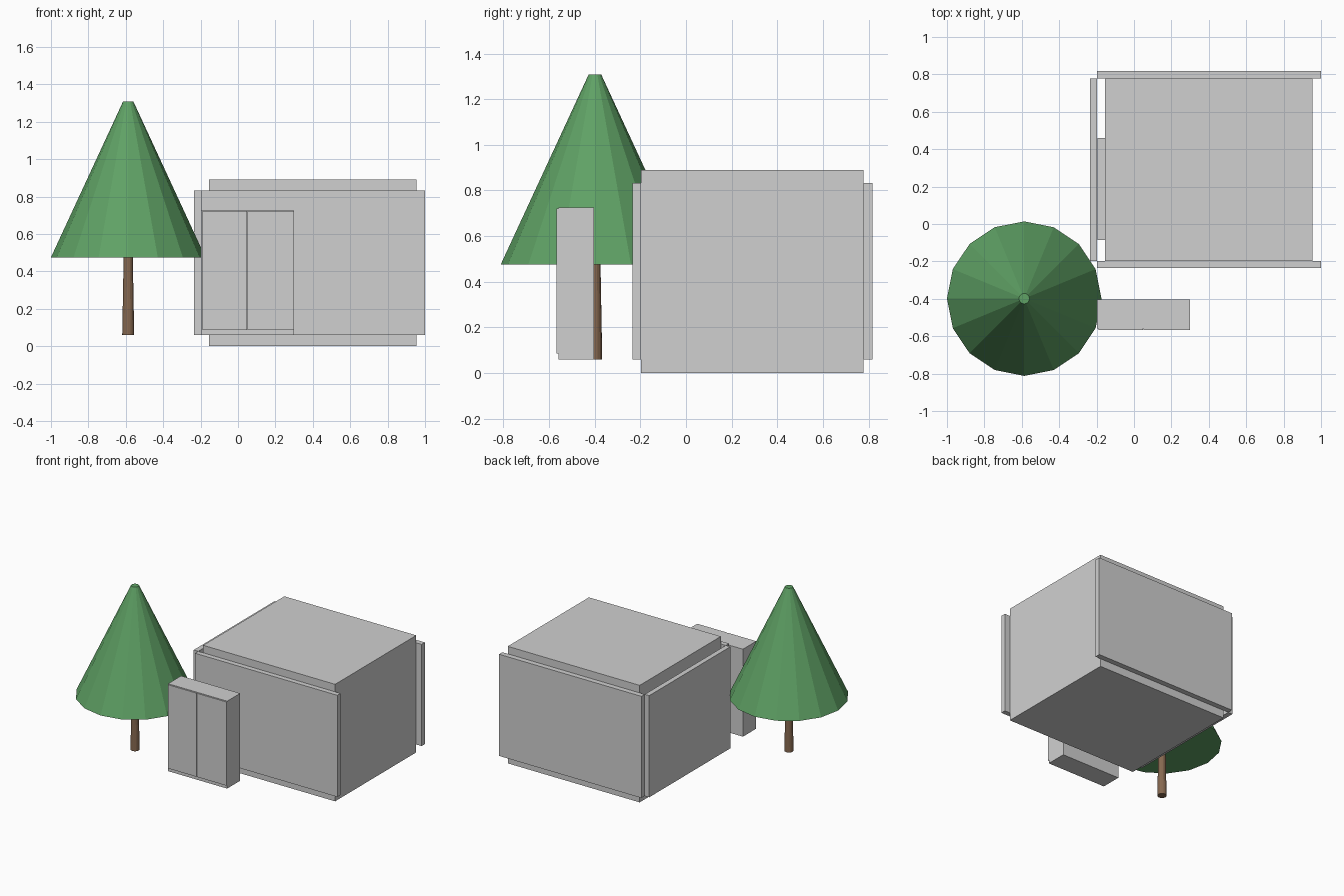
import bpy

if "Cube" in bpy.data.objects:
    bpy.data.objects.remove(bpy.data.objects["Cube"])


def material(name, r, g, b):
    m = bpy.data.materials.new(name)
    m.diffuse_color = (r, g, b, 1)
    m.use_nodes = True
    m.node_tree.nodes["Principled BSDF"].inputs["Base Color"].default_value = m.diffuse_color
    return m


grey = material("plain_grey", 0.63, 0.63, 0.63)
green = material("leaf_green", 0.115, 0.36, 0.13)
brown = material("bark_brown", 0.24, 0.14, 0.08)


def box(name, x, y, z, mat=grey):
    """Box given by its (min, max) range on each axis."""
    ranges = (x, y, z)
    bpy.ops.mesh.primitive_cube_add(size=1, location=[(a + b) / 2 for a, b in ranges])
    ob = bpy.context.object
    ob.name = name
    ob.scale = [b - a for a, b in ranges]
    bpy.ops.object.transform_apply(location=False, rotation=False, scale=True)
    ob.data.materials.append(mat)
    return ob


def taper(name, sides, r_bottom, r_top, z0, z1, mat):
    """Flat-faced tapered cylinder standing at the tree position."""
    bpy.ops.mesh.primitive_cone_add(vertices=sides, radius1=r_bottom, radius2=r_top,
                                    depth=z1 - z0, location=(-0.587, -0.399, (z0 + z1) / 2))
    ob = bpy.context.object
    ob.name = name
    ob.data.materials.append(mat)
    return ob


# Main block
box("main_block", (-0.155, 0.955), (-0.197, 0.778), (0, 0.89))

# Cladding panels on the front, back and left
panel_z = (0.06, 0.833)
box("front_panel", (-0.197, 1.0), (-0.235, -0.197), panel_z)
box("back_panel", (-0.197, 1.0), (0.778, 0.818), panel_z)
box("left_panel", (-0.235, -0.197), (-0.197, 0.778), panel_z)

# Narrow unit in the gap behind the left panel
box("gap_unit", (-0.195, -0.155), (-0.085, 0.46), (0.06, 0.725))

# Cabinet with two door plates above a recessed plinth
box("cabinet_body", (-0.197, 0.30), (-0.559, -0.403), (0.06, 0.725))
for side, x in (("left", (-0.19, 0.047)), ("right", (0.051, 0.30))):
    box(side + "_cabinet_door", x, (-0.568, -0.559), (0.086, 0.722))

# Tree
taper("tree_trunk", 16, 0.032, 0.024, 0.06, 0.50, brown)
taper("tree_foliage", 16, 0.413, 0.028, 0.475, 1.307, green)
